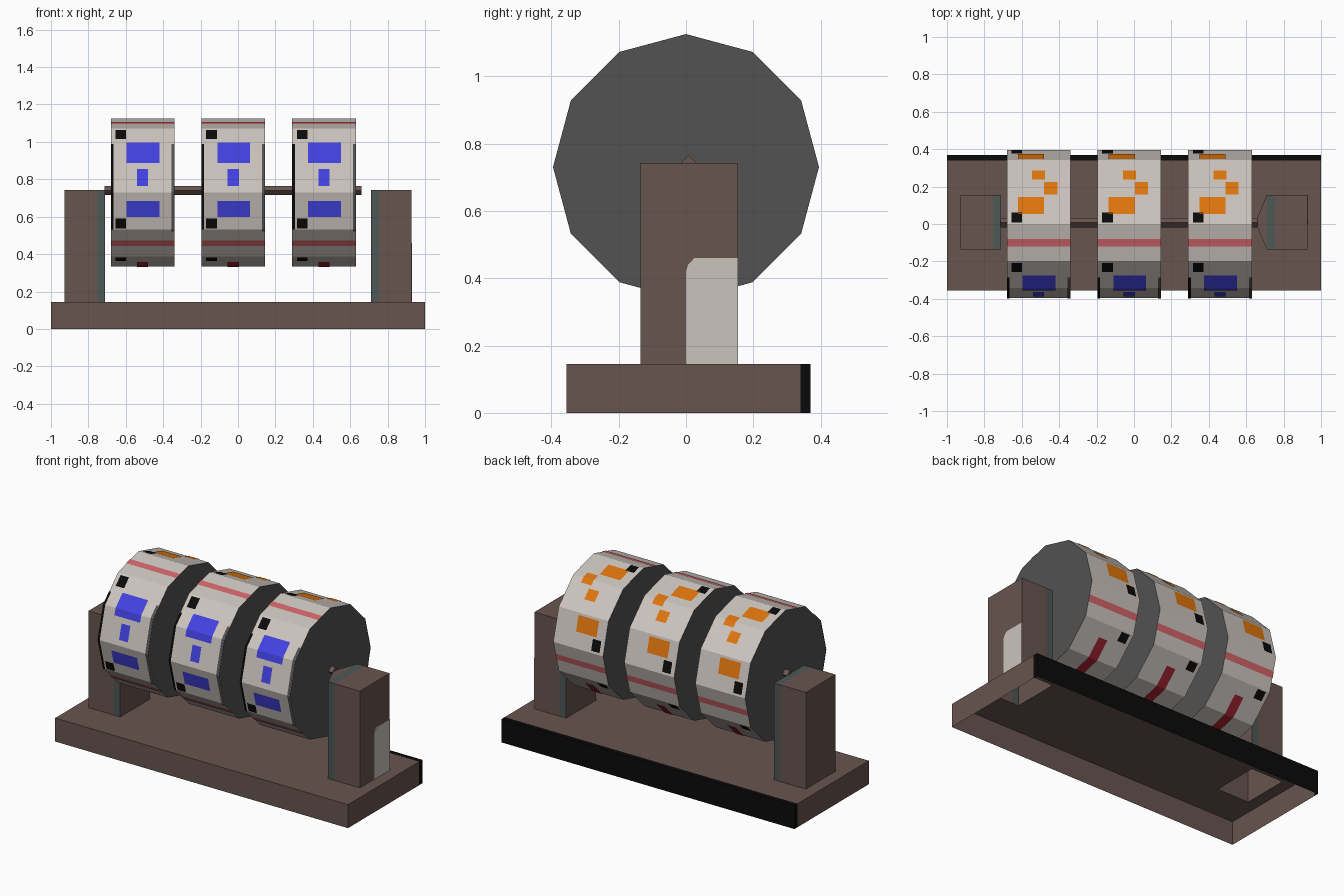
import bpy, bmesh, math

if "Cube" in bpy.data.objects:
    bpy.data.objects.remove(bpy.data.objects["Cube"])

# ---- flat colours
COLOURS = {
    "brown": (0.138, 0.089, 0.080), "black": (0.003, 0.003, 0.003),
    "beige": (0.60, 0.55, 0.515), "dark_grey": (0.085, 0.085, 0.085),
    "blue_grey": (0.075, 0.095, 0.095), "blue": (0.054, 0.054, 0.76),
    "orange": (0.74, 0.18, 0.004), "pale_red": (0.65, 0.13, 0.14),
    "deep_red": (0.36, 0.016, 0.03),
}
MATS = {}
for name, c in COLOURS.items():
    MATS[name] = bpy.data.materials.new(name)
    MATS[name].diffuse_color = (*c, 1)


def finish(bm, name, mats):
    me = bpy.data.meshes.new(name)
    bm.to_mesh(me)
    bm.free()
    for m in mats:
        me.materials.append(MATS[m])
    ob = bpy.data.objects.new(name, me)
    bpy.context.collection.objects.link(ob)
    return ob


def prism(profile, stations):
    """Sweep a (y, z) profile along x through the given stations."""
    bm = bmesh.new()
    rings = [[bm.verts.new((x, y, z)) for y, z in profile] for x in stations]
    n = len(profile)
    for a, b in zip(rings, rings[1:]):
        for i in range(n):
            j = (i + 1) % n
            bm.faces.new((a[i], a[j], b[j], b[i]))
    bm.faces.new(rings[0])
    bm.faces.new(rings[-1])
    bmesh.ops.recalc_face_normals(bm, faces=bm.faces)
    return bm


BASE_Z, POST_Z = 0.145, 0.742
PY0, PY1 = -0.135, 0.155          # post depth
PX0, PX1 = 0.71, 0.927            # post inner and outer side

# ---- base: hollow underneath, open below the posts, black rear edge
xs = [-1, -PX1, -PX0, PX0, PX1, 1]
ys = [-0.355, PY0, PY1, 0.34, 0.37]
bm = bmesh.new()
grid = [[bm.verts.new((x, y, BASE_Z)) for y in ys] for x in xs]
for i in range(5):
    for j in range(4):
        if not (j == 1 and i in (1, 3)):
            bm.faces.new((grid[i][j], grid[i + 1][j], grid[i + 1][j + 1], grid[i][j + 1]))


def on_rim(v):
    return abs(v.co.x) > 0.99 or v.co.y < -0.35 or v.co.y > 0.36


rim = [e for e in bm.edges if e.is_boundary and all(on_rim(v) for v in e.verts)]
new = bmesh.ops.extrude_edge_only(bm, edges=rim)["geom"]
for v in new:
    if isinstance(v, bmesh.types.BMVert):
        v.co.z = 0
bmesh.ops.recalc_face_normals(bm, faces=bm.faces)
bm.normal_update()
if any(f.normal.z < -0.5 for f in bm.faces):
    bmesh.ops.reverse_faces(bm, faces=bm.faces)
for f in bm.faces:
    f.material_index = int(f.calc_center_median().y > 0.34)
finish(bm, "base", ["brown", "black"])

# ---- posts: open at the bottom, grey band along the inner edge
for side, name in ((-1, "left_post"), (1, "right_post")):
    bm = prism([(PY0, BASE_Z), (PY1, BASE_Z), (PY1, POST_Z), (PY0, POST_Z)],
               [side * x for x in (PX0, 0.755, PX1)])
    bmesh.ops.delete(bm, geom=[f for f in bm.faces if f.normal.z < -0.5], context='FACES')
    for f in bm.faces:
        f.material_index = int(abs(f.calc_center_median().x) < 0.755 and abs(f.normal.x) < 0.5)
    finish(bm, name, ["brown", "blue_grey"])

# ---- pale panel on the outer side of the right post
finish(prism([(0, BASE_Z), (PY1, BASE_Z), (PY1, 0.46), (0.025, 0.46), (0.006, 0.44), (0, 0.42)],
             [PX1, PX1 + 0.003]), "post_panel", ["beige"])

# ---- axle with a flat flap joining it to the right post
AY, AZ, AR = 0.007, 0.74, 0.025
finish(prism([(AY - AR, AZ), (AY, AZ - AR), (AY + AR, AZ), (AY, AZ + AR)], [-0.715, 0.66]),
       "axle", ["brown"])
bm = bmesh.new()
bm.faces.new([bm.verts.new((x, y, POST_Z)) for x, y in
              ((0.66, AY - AR), (PX0, PY0), (PX0, PY1), (0.66, AY + AR))])
finish(bm, "axle_flap", ["brown"])

# ---- drums: twelve sided, painted patches wrap over the facets
R, DRUM_Z, HALF = 0.395, 0.73, 0.17
DRUM_MATS = ["beige", "dark_grey", "black", "pale_red", "blue", "orange", "deep_red"]


def patch(bm, x0, x1, a0, a1, mat, lift=0.003):
    """Strip on the drum from angle a0 to a1 (0 = front, 90 = top)."""
    angles = [a0] + [a for a in range(-360, 720, 30) if a0 < a < a1] + [a1]
    rows = []
    for a in angles:
        r = R * math.cos(math.radians(15)) / math.cos(math.radians(a % 30 - 15)) + lift
        t = math.radians(a)
        rows.append([bm.verts.new((x, -r * math.cos(t), DRUM_Z + r * math.sin(t)))
                     for x in (x0, x1)])
    for p, q in zip(rows, rows[1:]):
        f = bm.faces.new((p[0], p[1], q[1], q[0]))
        f.material_index = DRUM_MATS.index(mat)


def drum(name, cx):
    a, b = cx - HALF, cx + HALF
    bm = bmesh.new()
    patch(bm, a, b, 0, 360, "beige", 0)
    for x, step in ((a, -1), (b, 1)):          # end caps
        ring = [math.radians(30 * i) for i in range(12)][::step]
        f = bm.faces.new([bm.verts.new((x, -R * math.cos(t), DRUM_Z + R * math.sin(t)))
                          for t in ring])
        f.normal_update()
        if f.normal.x * step < 0:
            f.normal_flip()
        f.material_index = 1
    for turn in (0, 120, 240):                 # divider stripes and corner marks
        patch(bm, a, b, turn + 72, turn + 78, "pale_red")
        patch(bm, a + 0.025, a + 0.082, turn + 48, turn + 58, "black")
        patch(bm, a + 0.025, a + 0.082, turn - 29, turn - 21, "black")
    patch(bm, a, a + 0.014, -30, 42, "black")  # worn front edges
    patch(bm, b - 0.016, b, -32, 42, "dark_grey")
    # abstract block marks, one colour per third of the drum
    patch(bm, cx - 0.085, cx + 0.09, -20, -7, "blue")
    patch(bm, cx - 0.03, cx + 0.03, 5, 19, "blue")
    patch(bm, cx - 0.085, cx + 0.09, 24, 44, "blue")
    patch(bm, cx - 0.11, cx + 0.03, 98, 112, "orange")
    patch(bm, cx + 0.03, cx + 0.10, 114, 125, "orange")
    patch(bm, cx - 0.035, cx + 0.035, 128, 138, "orange")
    patch(bm, cx - 0.11, cx + 0.03, 152, 166, "orange")
    patch(bm, cx - 0.03, cx + 0.03, 222, 284, "deep_red")
    finish(bm, name, DRUM_MATS)


for name, cx in (("left_drum", -0.51), ("middle_drum", -0.025), ("right_drum", 0.46)):
    drum(name, cx)

for m in bpy.data.materials:
    if m.users and not m.is_grease_pencil:
        m.use_nodes = True
        m.node_tree.nodes["Principled BSDF"].inputs["Base Color"].default_value = m.diffuse_color
